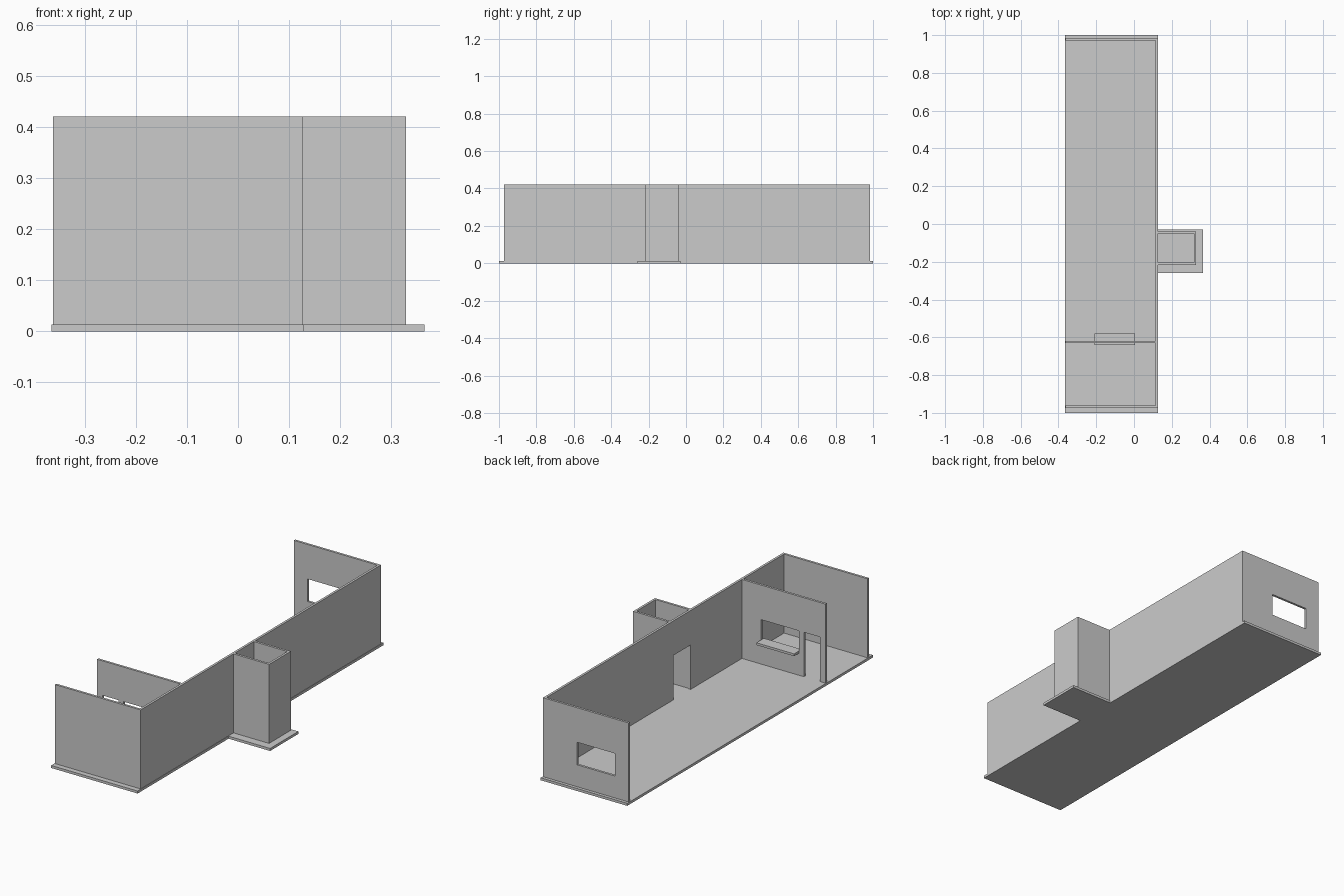
import bpy, bmesh

if "Cube" in bpy.data.objects:
    bpy.data.objects.remove(bpy.data.objects["Cube"])

FLOOR, TOP = 0.013, 0.42
T = 0.012                      # wall thickness
SILL, HEAD = 0.126, 0.242      # window sill, common lintel height


def prism(name, plan, z0, z1):
    """Extrude a plan outline (counter-clockwise) from z0 to z1."""
    bm = bmesh.new()
    face = bm.faces.new([bm.verts.new((x, y, z0)) for x, y in plan])
    out = bmesh.ops.extrude_face_region(bm, geom=[face])
    verts = [v for v in out["geom"] if isinstance(v, bmesh.types.BMVert)]
    bmesh.ops.translate(bm, verts=verts, vec=(0, 0, z1 - z0))
    bmesh.ops.recalc_face_normals(bm, faces=bm.faces)
    mesh = bpy.data.meshes.new(name)
    bm.to_mesh(mesh)
    bm.free()
    obj = bpy.data.objects.new(name, mesh)
    bpy.context.collection.objects.link(obj)
    return obj


def rect(x0, x1, y0, y1):
    return [(x0, y0), (x1, y0), (x1, y1), (x0, y1)]


def opening(wall, name, x0, x1, y0, y1, z0, z1):
    """Cut a door or window through a wall, then discard the cutter."""
    cutter = prism(name + "_cutter", rect(x0, x1, y0, y1), z0, z1)
    cutter.hide_render = True
    mod = wall.modifiers.new(name, 'BOOLEAN')
    mod.operation, mod.solver, mod.object = 'DIFFERENCE', 'EXACT', cutter
    bpy.context.view_layer.objects.active = wall
    bpy.ops.object.modifier_apply(modifier=mod.name)
    bpy.data.objects.remove(cutter)


# Floor slab with the side bay
prism("floor_slab", [(-0.365, -1), (0.128, -1), (0.128, -0.26), (0.365, -0.26),
                     (0.365, -0.03), (0.128, -0.03), (0.128, 1), (-0.365, 1)], 0, FLOOR)

# Front, side and back walls as one C-shaped plan, open on the left
X0, X1, Y0, Y1 = -0.362, 0.126, -0.973, 0.984
shell = prism("outer_walls", [(X0, Y0), (X1, Y0), (X1, Y1), (X0, Y1), (X0, Y1 - T),
                              (X1 - T, Y1 - T), (X1 - T, Y0 + T), (X0, Y0 + T)], FLOOR, TOP)
opening(shell, "back_window", -0.283, -0.068, 0.9, 1.1, SILL, HEAD)
opening(shell, "bay_door", 0.1, 0.14, -0.2, -0.06, FLOOR - 0.01, HEAD)

# Walls of the small side bay
BX, B0, B1 = 0.329, -0.217, -0.039
prism("bay_walls", [(X1, B0), (BX, B0), (BX, B1), (X1, B1), (X1, B1 - T),
                    (BX - T, B1 - T), (BX - T, B0 + T), (X1, B0 + T)], FLOOR, TOP)

# Partition with serving window and door
partition = prism("partition_wall", rect(X0, X1 - T, -0.631, -0.619), FLOOR, TOP)
opening(partition, "serving_window", -0.21, 0.005, -0.7, -0.55, SILL, HEAD)
opening(partition, "partition_door", -0.331, -0.238, -0.7, -0.55, FLOOR - 0.01, HEAD)

# Counter resting on the serving window sill
prism("counter", rect(-0.21, 0.005, -0.641, -0.58), SILL, SILL + T)
